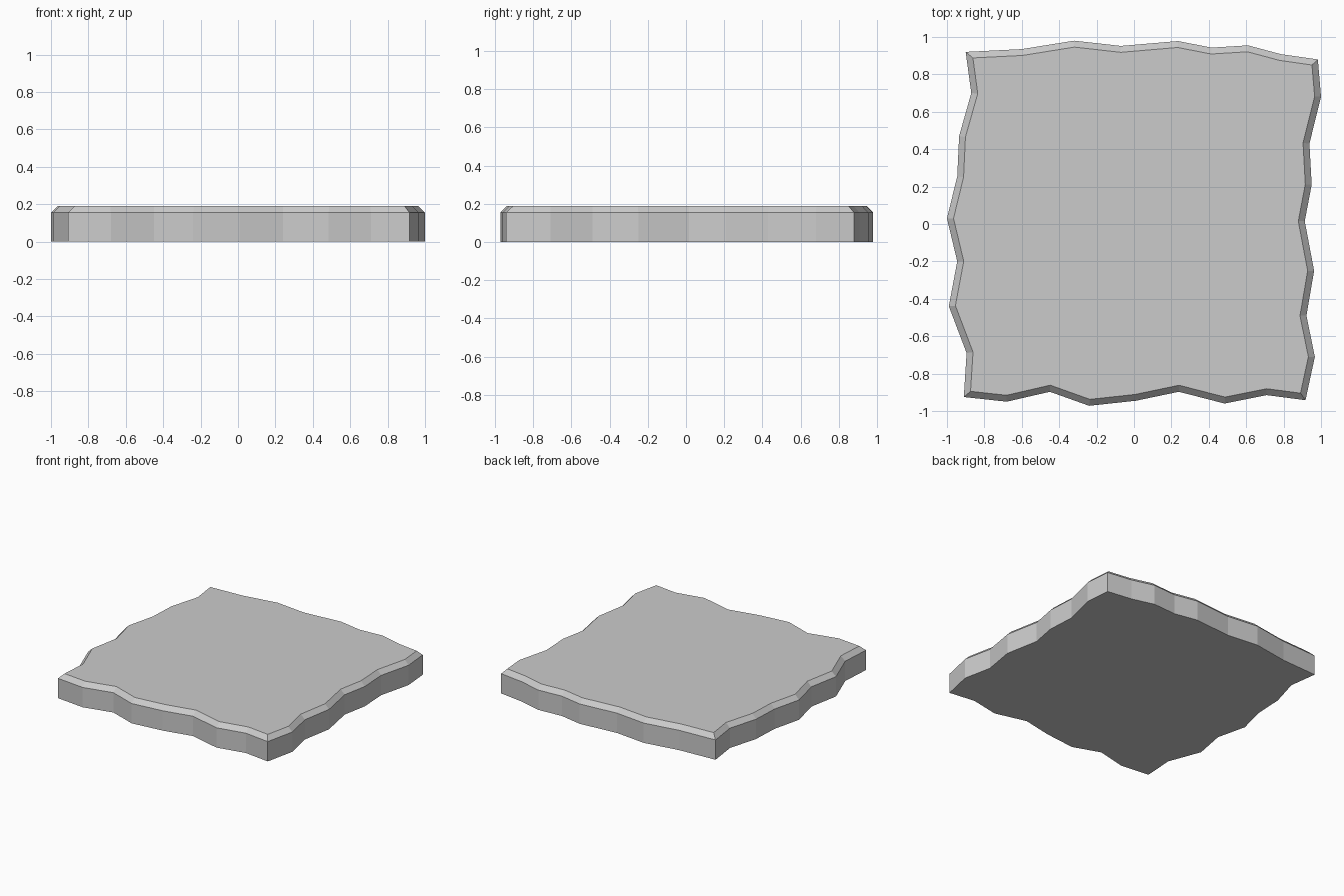
import bpy, bmesh
from mathutils import Vector

if "Cube" in bpy.data.objects:
    bpy.data.objects.remove(bpy.data.objects["Cube"])

HEIGHT, RIM_Z, INSET = 0.19, 0.155, 0.034

# Rough-hewn outline, anticlockwise, one row per side
front = [(-.91, -.925), (-.68, -.95), (-.45, -.897), (-.24, -.972), (.01, -.945),
         (.24, -.897), (.485, -.96), (.71, -.915)]
right = [(.917, -.942), (.967, -.71), (.922, -.49), (.963, -.25), (.913, .015),
         (.95, .21), (.938, .43), (1.0, .68)]
back = [(.983, .88), (.785, .908), (.61, .955), (.415, .943), (.235, .978),
        (-.07, .952), (-.32, .98), (-.60, .935)]
left = [(-.90, .92), (-.87, .70), (-.935, .47), (-.945, .255), (-1.0, .03),
        (-.945, -.20), (-.99, -.44), (-.895, -.69)]
outline = [Vector(p) for p in front + right + back + left]
n = len(outline)


def inset(points, d):
    """Mitred inward offset of an anticlockwise polygon."""
    result = []
    for i, p in enumerate(points):
        a = (p - points[i - 1]).normalized()
        b = (points[(i + 1) % len(points)] - p).normalized()
        na, nb = Vector((-a.y, a.x)), Vector((-b.y, b.x))
        result.append(p + (na + nb) * d / (1 + na.dot(nb)))
    return result


# Slab: bottom ring, rim ring and chamfered top ring
bm = bmesh.new()
rings = [[bm.verts.new((p.x, p.y, z)) for p in pts]
         for pts, z in ((outline, 0), (outline, RIM_Z), (inset(outline, INSET), HEIGHT))]
for low, high in zip(rings, rings[1:]):
    for i in range(n):
        j = (i + 1) % n
        bm.faces.new((low[i], low[j], high[j], high[i]))
bm.faces.new(rings[0][::-1])
bm.faces.new(rings[-1])

mesh = bpy.data.meshes.new("stone_slab")
bm.to_mesh(mesh)
bm.free()
bpy.context.collection.objects.link(bpy.data.objects.new("stone_slab", mesh))
